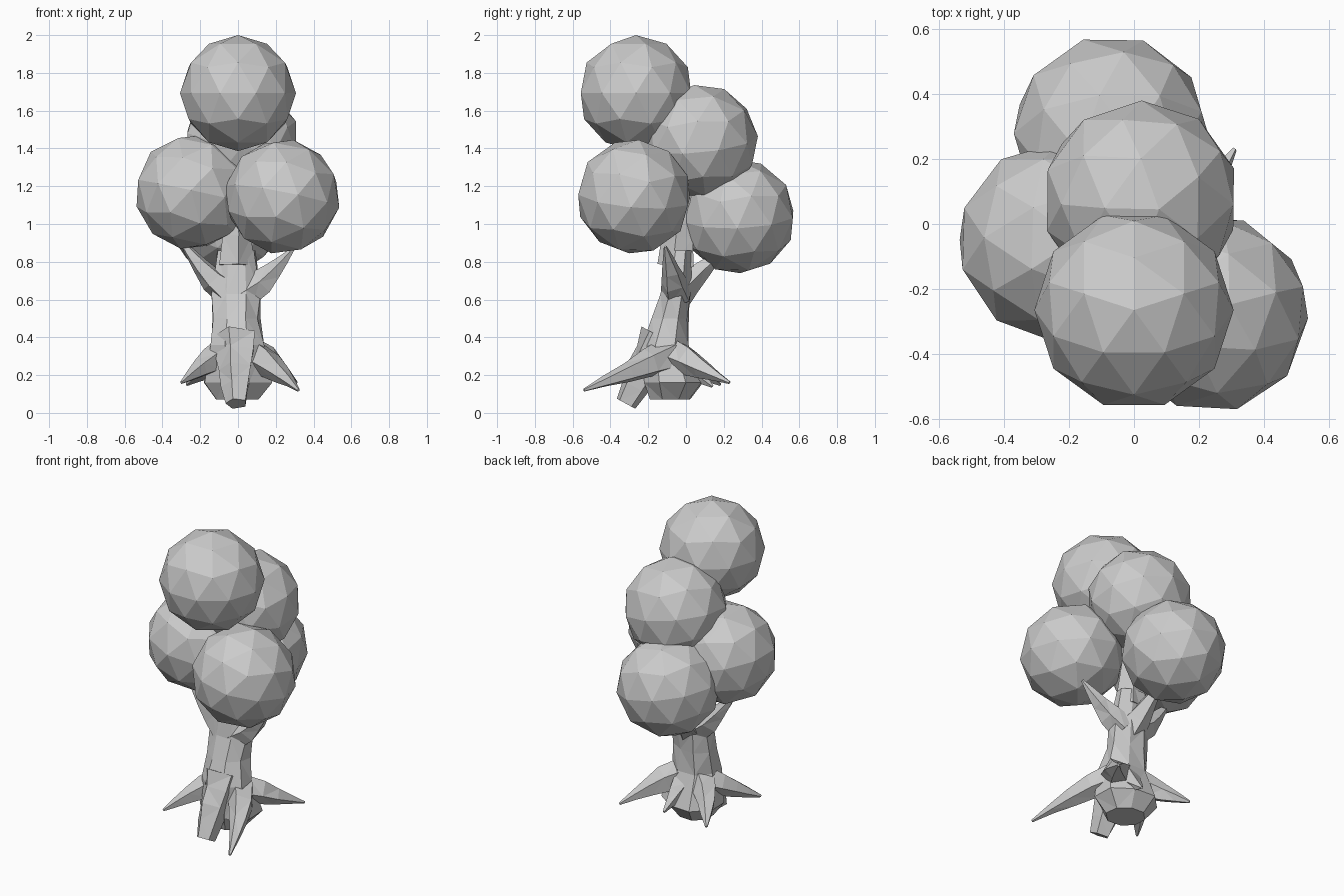
import bpy, bmesh, math, random
from mathutils import Vector

if "Cube" in bpy.data.objects:
    bpy.data.objects.remove(bpy.data.objects["Cube"])

random.seed(4)


def make_object(name, bm):
    bmesh.ops.recalc_face_normals(bm, faces=bm.faces)
    mesh = bpy.data.meshes.new(name)
    bm.to_mesh(mesh)
    bm.free()
    obj = bpy.data.objects.new(name, mesh)
    bpy.context.collection.objects.link(obj)
    return obj


def loft(name, rings):
    """Skin rings of points into a closed, triangulated tube."""
    bm = bmesh.new()
    loops = [[bm.verts.new(p) for p in ring] for ring in rings]
    n = len(loops[0])
    for a, b in zip(loops, loops[1:]):
        for i in range(n):
            j = (i + 1) % n
            bm.faces.new((a[i], a[j], b[j], b[i]))
    bm.faces.new(loops[0][::-1])
    bm.faces.new(loops[-1])
    bmesh.ops.triangulate(bm, faces=bm.faces)
    return make_object(name, bm)


def ring(centre, rx, ry, sides, turn=None):
    """Slightly uneven ring of points, turned across the path."""
    pts = []
    for i in range(sides):
        a = math.tau * (i + 0.5) / sides
        k = random.uniform(0.92, 1.1)
        p = Vector((rx * k * math.cos(a), ry * k * math.sin(a), 0))
        pts.append(centre + (turn @ p if turn else p))
    return pts


def limb(name, start, tip, radius, end_radius=0.008, steps=4, sides=5):
    """Tapering limb that spreads sideways first, then runs out to its tip."""
    start, tip = Vector(start), Vector(tip)
    turn = (tip - start).to_track_quat('Z', 'Y')
    rings = []
    for k in range(steps + 1):
        t = k / steps
        c = start.lerp(tip, t)
        c.x = start.x + (tip.x - start.x) * t ** 0.75
        r = radius + (end_radius - radius) * t
        rings.append(ring(c, r, r, sides, turn))
    return loft(name, rings)


# Trunk: horizontal rings (z, y, half width, half depth)
profile = [(0.07, -0.08, 0.12, 0.11), (0.16, -0.07, 0.19, 0.17),
           (0.36, -0.11, 0.15, 0.125), (0.5, -0.085, 0.13, 0.105),
           (0.63, -0.055, 0.13, 0.08), (0.86, -0.03, 0.11, 0.07)]
trunk = loft("trunk", [ring(Vector((-0.01, y, z)), rx, ry, 8)
                       for z, y, rx, ry in profile])

# Spreading roots, given by their tips
limbs = []
for name, tip in {"right_front_root": (0.32, -0.54, 0.12),
                  "right_back_root": (0.31, 0.23, 0.16),
                  "left_front_root": (-0.3, -0.33, 0.16),
                  "left_back_root": (-0.27, 0.18, 0.15),
                  "back_root": (0.06, 0.14, 0.14)}.items():
    limbs.append(limb(name, (tip[0] * 0.2, -0.07, 0.31), tip, 0.1))
limbs.append(limb("front_root", (-0.01, -0.13, 0.4), (-0.01, -0.32, 0.05), 0.12, 0.06))

# Branches that reach into the foliage
for name, tip in {"left_branch": (-0.31, -0.06, 0.92),
                  "right_branch": (0.3, -0.11, 0.88),
                  "back_branch": (-0.05, 0.22, 0.88)}.items():
    limbs.append(limb(name, (tip[0] * 0.1, -0.05, 0.63), tip, 0.09))
limbs.append(limb("top_branch", (-0.01, -0.05, 0.78), (0, 0, 1.4), 0.1, 0.03))

# Merge the limbs into one trunk surface
for part in limbs:
    mod = trunk.modifiers.new(part.name, 'BOOLEAN')
    mod.operation = 'UNION'
    mod.solver = 'EXACT'
    mod.object = part
bpy.context.view_layer.update()
deps = bpy.context.evaluated_depsgraph_get()
merged = bpy.data.meshes.new_from_object(trunk.evaluated_get(deps))
trunk.modifiers.clear()
trunk.data = merged
for part in limbs:
    bpy.data.objects.remove(part)

# Foliage: five equal faceted balls
foliage = {"top_foliage": (0, -0.265, 1.693),
           "upper_back_foliage": (0.02, 0.075, 1.435),
           "lower_back_foliage": (-0.07, 0.275, 1.04),
           "left_foliage": (-0.24, -0.055, 1.17),
           "right_foliage": (0.235, -0.275, 1.145)}
for k, (name, centre) in enumerate(foliage.items()):
    bm = bmesh.new()
    bmesh.ops.create_icosphere(bm, subdivisions=2, radius=0.307)
    ball = make_object(name, bm)
    ball.location = centre
    tilt = 0.15 if k else 0
    ball.rotation_euler = (tilt, -tilt, math.pi / 2 + 0.3 * k)
